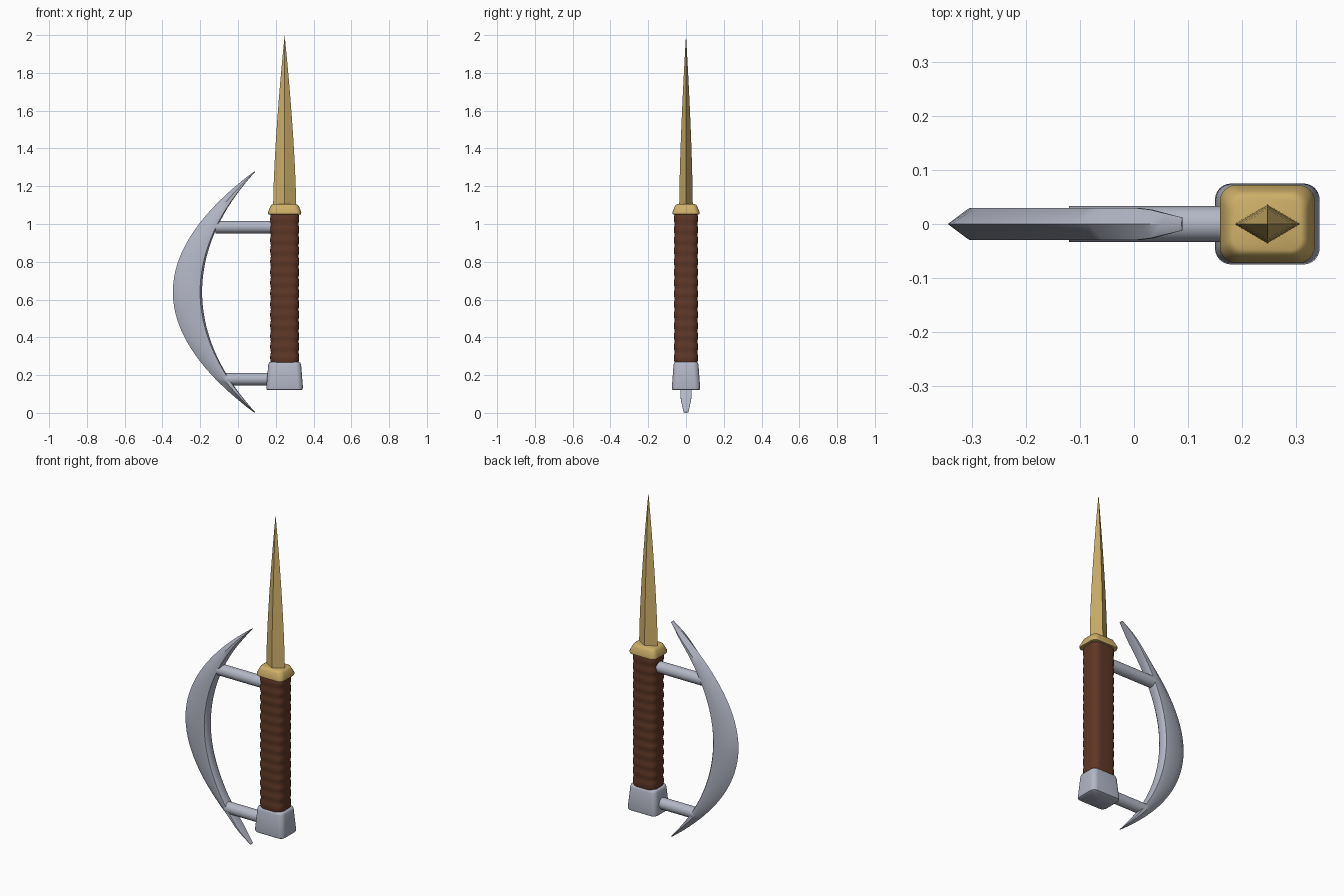
import bpy, bmesh, math
from mathutils import Vector, geometry

cube = bpy.data.objects.get("Cube")
if cube:
    bpy.data.objects.remove(cube, do_unlink=True)

AXIS_X = 0.247


def material(name, rgb):
    m = bpy.data.materials.new(name)
    m.use_nodes = True
    m.diffuse_color = (*rgb, 1)
    m.node_tree.nodes["Principled BSDF"].inputs["Base Color"].default_value = (*rgb, 1)
    return m


STEEL = material("steel", (0.45, 0.47, 0.56))
GOLD = material("gold", (0.62, 0.43, 0.14))
LEATHER = material("brown leather", (0.115, 0.038, 0.019))


def loft(name, rings, mat, smooth=None):
    """Skin a list of closed point rings and cap both ends."""
    bm = bmesh.new()
    loops = [[bm.verts.new(p) for p in ring] for ring in rings]
    for a, b in zip(loops, loops[1:]):
        for i in range(len(a)):
            j = (i + 1) % len(a)
            bm.faces.new((a[i], a[j], b[j], b[i]))
    bm.faces.new(loops[0][::-1])
    bm.faces.new(loops[-1])
    bmesh.ops.remove_doubles(bm, verts=bm.verts, dist=0.0002)
    bmesh.ops.recalc_face_normals(bm, faces=bm.faces)
    mesh = bpy.data.meshes.new(name)
    bm.to_mesh(mesh)
    bm.free()
    mesh.materials.append(mat)
    ob = bpy.data.objects.new(name, mesh)
    bpy.context.collection.objects.link(ob)
    if smooth:
        bpy.ops.object.select_all(action="DESELECT")
        ob.select_set(True)
        bpy.context.view_layer.objects.active = ob
        bpy.ops.object.shade_smooth_by_angle(angle=math.radians(smooth))
    return ob


def rounded_ring(z, hx, hy, r, steps=6):
    """Horizontal rounded rectangle around the weapon's long axis."""
    pts = []
    for q, (sx, sy) in enumerate(((1, 1), (-1, 1), (-1, -1), (1, -1))):
        for k in range(steps + 1):
            a = (q + k / steps) * math.pi / 2
            pts.append((AXIS_X + sx * (hx - r) + r * math.cos(a),
                        sy * (hy - r) + r * math.sin(a), z))
    return pts


# Pommel block, widening downward with softened rims
loft("pommel", [rounded_ring(*s) for s in (
    (0.12, 0.088, 0.067, 0.022), (0.124, 0.095, 0.073, 0.028),
    (0.134, 0.097, 0.075, 0.03), (0.255, 0.087, 0.066, 0.03),
    (0.266, 0.083, 0.062, 0.027), (0.27, 0.076, 0.055, 0.02))], STEEL, 40)

# Grip with shallow wrapped ribs
RIBS, SUB = 14, 4
grip_rings = []
for i in range(RIBS * SUB + 1):
    swell = 0.004 * abs(math.sin(math.pi * i / SUB))
    z = 0.265 + 0.79 * i / (RIBS * SUB)
    grip_rings.append(rounded_ring(z, 0.073 + swell, 0.06 + swell, 0.04))
loft("grip", grip_rings, LEATHER, 50)

# Collar between the grip and the spike
loft("collar", [rounded_ring(*s) for s in (
    (1.05, 0.078, 0.063, 0.025), (1.052, 0.087, 0.071, 0.03),
    (1.062, 0.088, 0.072, 0.03), (1.09, 0.077, 0.061, 0.03),
    (1.101, 0.071, 0.056, 0.027), (1.105, 0.063, 0.048, 0.02))], GOLD, 40)

# Diamond-section spike with slightly bowed edges
spike_rings = []
for i in range(9):
    t = i / 8
    w = 1 - t ** 1.5
    z = 1.095 + 0.905 * t
    spike_rings.append([(AXIS_X + 0.061 * w, 0, z), (AXIS_X, 0.036 * w, z),
                        (AXIS_X - 0.061 * w, 0, z), (AXIS_X, -0.036 * w, z)])
loft("spike", spike_rings, GOLD)

# Crescent blade: sharp outer edge, flat cheeks, chamfered inner edge
MID_Z, N = 0.64, 20


def half_curve(*pts):
    return geometry.interpolate_bezier(*[Vector((x, 0, z)) for x, z in pts], N)


outer = half_curve((-0.345, 0), (-0.345, 0.25), (-0.14, 0.47), (0.088, 0.64))
inner = half_curve((-0.19, 0), (-0.19, 0.22), (-0.09, 0.44), (0.09, 0.635))
half_rings = []
for i, (o, n) in enumerate(zip(outer, inner)):
    h = 0.03 - 0.018 * max(0, o.x / 0.088)
    ridge = o.lerp(n, 0.26 + 0.4 * i / (N - 1))
    cheek = o.lerp(n, 0.93)
    side = [(ridge, h), (cheek, h), (n, h * 0.55)]
    half_rings.append([(o.x, 0, o.z)] + [(p.x, y, p.z) for p, y in side]
                      + [(p.x, -y, p.z) for p, y in reversed(side)])
blade_rings = [[(x, y, MID_Z - z) for x, y, z in r] for r in half_rings[:0:-1]]
blade_rings += [[(x, y, MID_Z + z) for x, y, z in r] for r in half_rings]
loft("crescent_blade", blade_rings, STEEL, 45)

# Two round rods joining the blade to the grip and pommel
for name, z, x0 in (("upper_rod", 0.984, -0.12), ("lower_rod", 0.179, -0.065)):
    loft(name, [[(x, 0.033 * math.cos(a), z + 0.033 * math.sin(a))
                 for a in (math.tau * k / 24 for k in range(24))]
                for x in (x0, AXIS_X - 0.04)], STEEL, 40)
